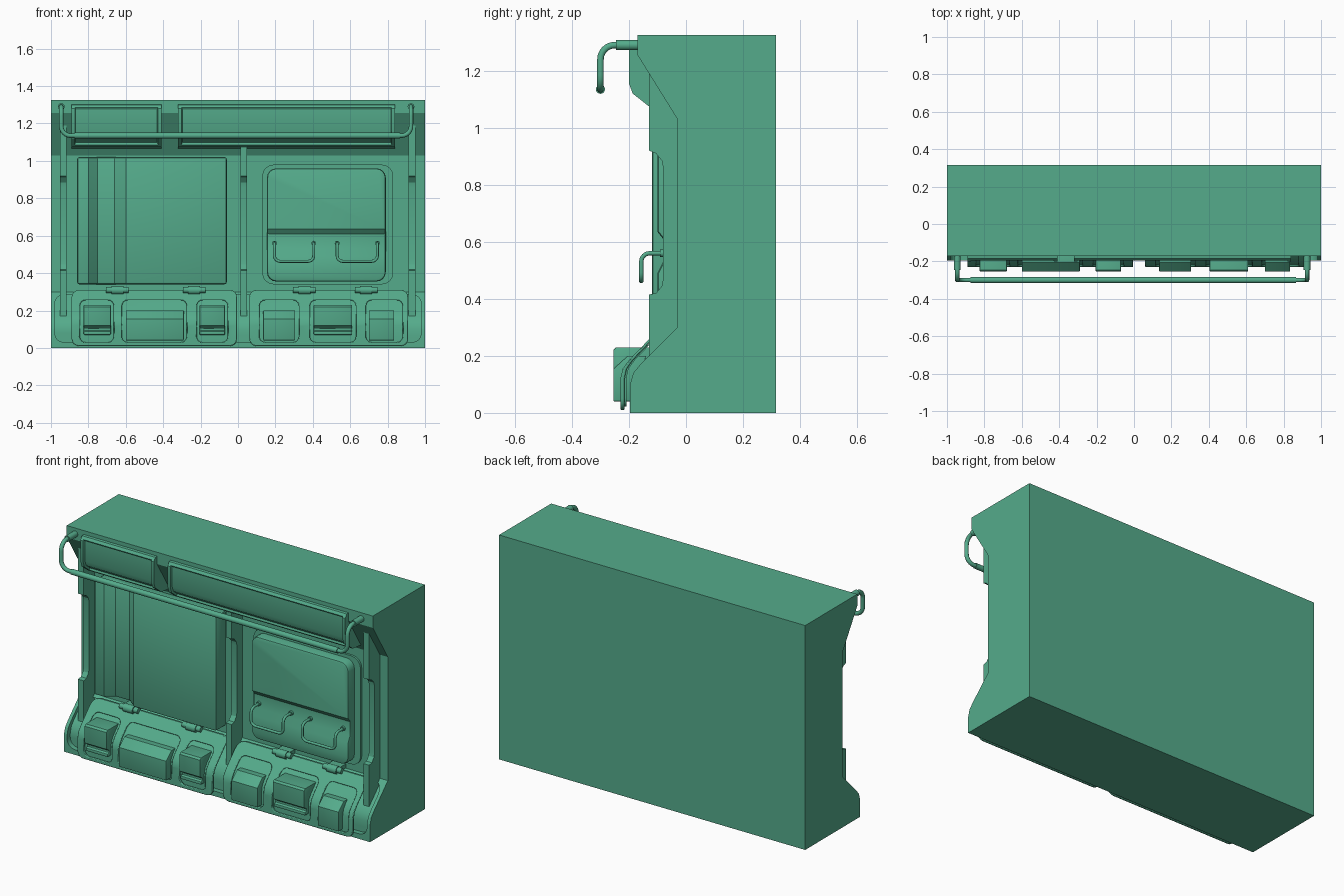
import bpy, bmesh, math
from mathutils import Vector

if "Cube" in bpy.data.objects:
    bpy.data.objects.remove(bpy.data.objects["Cube"])

AXES = {'X': lambda a, b, t: (t, a, b),
        'Y': lambda a, b, t: (a, t, b),
        'Z': lambda a, b, t: (a, b, t)}


def solid(pts, lo, hi, axis):
    """Closed prism from a 2D outline."""
    bm = bmesh.new()
    place = AXES[axis]
    a = [bm.verts.new(place(p[0], p[1], lo)) for p in pts]
    b = [bm.verts.new(place(p[0], p[1], hi)) for p in pts]
    bm.faces.new(a)
    bm.faces.new(b[::-1])
    for i in range(len(pts)):
        j = (i + 1) % len(pts)
        bm.faces.new((a[j], a[i], b[i], b[j]))
    bmesh.ops.recalc_face_normals(bm, faces=bm.faces)
    return bm


def finish(bm, name, bevel=0.0, keep_y=None):
    """Bevel the sharp edges (except those on the back plane) and make the object."""
    bmesh.ops.recalc_face_normals(bm, faces=bm.faces)
    if bevel:
        edges = [e for e in bm.edges if e.calc_face_angle(0) > 0.9 and not (
            keep_y is not None and any(abs(v.co.y - keep_y) < 1e-4 for v in e.verts))]
        bmesh.ops.bevel(bm, geom=edges, offset=bevel, segments=2, profile=0.5,
                        affect='EDGES', clamp_overlap=True)
    me = bpy.data.meshes.new(name)
    bm.to_mesh(me)
    bm.free()
    ob = bpy.data.objects.new(name, me)
    bpy.context.collection.objects.link(ob)
    return ob


def prism(name, pts, lo, hi, axis='X', bevel=0.0):
    return finish(solid(pts, lo, hi, axis), name, bevel)


def drape(name, outline, surf, off, back=0.0, bevel=0.0, thick=None):
    """Front-view outline whose face follows the (z, y) surface line; with thick, a sheet."""
    bm = solid(outline, -1.0, back, 'Y')
    for z, _ in surf:
        bmesh.ops.bisect_plane(bm, geom=bm.verts[:] + bm.edges[:] + bm.faces[:], dist=1e-5,
                               plane_co=(0, 0, z), plane_no=(0, 0, 1))
    for v in bm.verts:
        front = v.co.y < -0.9
        if front or thick:
            z = v.co.z
            y = surf[-1][1] if z > surf[0][0] else surf[0][1]
            for (z0, y0), (z1, y1) in zip(surf, surf[1:]):
                if z0 <= z <= z1:
                    y = y0 + (y1 - y0) * (z - z0) / (z1 - z0)
            v.co.y = y + off + (0 if front else thick)
    return finish(bm, name, bevel, back)


def carve(target, outlines, surf, off):
    """Cut recesses, whose floors follow the surface line, out of the target."""
    bm = bmesh.new()
    for o in outlines:
        part = drape("cutter_part", o, surf, off, -0.4)
        bm.from_mesh(part.data)
        bpy.data.objects.remove(part)
    cutter = finish(bm, target.name + "_cutter")
    cutter.hide_render = True
    mod = target.modifiers.new("recess", 'BOOLEAN')
    mod.operation = 'DIFFERENCE'
    mod.solver = 'EXACT'
    mod.object = cutter
    bpy.context.view_layer.update()
    bpy.context.view_layer.objects.active = target
    bpy.ops.object.modifier_apply(modifier=mod.name)
    bpy.data.objects.remove(cutter)


def rrect(x0, x1, z0, z1, r, n=4):
    pts = []
    for k, (cx, cz) in enumerate(((x1 - r, z1 - r), (x0 + r, z1 - r),
                                  (x0 + r, z0 + r), (x1 - r, z0 + r))):
        for i in range(n + 1):
            a = math.pi / 2 * (k + i / n)
            pts.append((cx + r * math.cos(a), cz + r * math.sin(a)))
    return pts


def tube(name, corners, fillet, radius):
    """Round bar along a path with filleted corners."""
    c = [Vector(p) for p in corners]
    path = [c[0]]
    for a, b, d in zip(c, c[1:], c[2:]):
        p, q = b + (a - b).normalized() * fillet, b + (d - b).normalized() * fillet
        for i in range(7):
            t = math.pi / 2 * i / 6
            path.append(p + (b - p) * math.sin(t) + (q - b) * (1 - math.cos(t)))
    path.append(c[-1])
    cu = bpy.data.curves.new(name, 'CURVE')
    cu.dimensions = '3D'
    cu.bevel_depth = radius
    cu.bevel_resolution = 3
    cu.use_fill_caps = True
    sp = cu.splines.new('POLY')
    sp.points.add(len(path) - 1)
    for pt, v in zip(sp.points, path):
        pt.co = (*v, 1)
    bpy.context.collection.objects.link(bpy.data.objects.new(name, cu))


def cylinder(name, a, b, r):
    a, b = Vector(a), Vector(b)
    bpy.ops.mesh.primitive_cylinder_add(vertices=16, radius=r, depth=(b - a).length,
                                        location=(a + b) / 2)
    ob = bpy.context.object
    ob.rotation_euler = (b - a).to_track_quat('Z', 'Y').to_euler()
    ob.name = name


# Main wall body, with a shallow recess in the sloped foot
foot = [(0, -0.196), (0.10, -0.196), (0.14, -0.185), (0.17, -0.16), (0.30, -0.03)]
body = prism("wall_body", [(0.316, 0), (0.316, 1.325), (-0.17, 1.325), (-0.17, 1.255), (-0.03, 1.03)]
             + [(y, z) for z, y in reversed(foot)], -1, 1)
carve(body, [rrect(-0.98, 0.98, 0.03, 0.285, 0.05)], foot, 0.03)

# Notched vertical ribs
rib = [(-0.13, 1.19), (-0.13, 0.92), (-0.105, 0.91), (-0.085, 0.885), (-0.08, 0.86),
       (-0.08, 0.47), (-0.085, 0.445), (-0.105, 0.42), (-0.13, 0.415), (-0.13, 0.165),
       (-0.10, 0.165), (-0.01, 0.28), (-0.01, 1.03)]
for name, x in (("left", -0.935), ("centre", 0.031), ("right", 0.93)):
    prism(name + "_rib", rib, x - 0.018, x + 0.018)

# Upper housings with inset fronts
upper = [(-0.04, 1.065), (-0.13, 1.075), (-0.187, 1.12), (-0.2, 1.155), (-0.2, 1.28),
         (-0.185, 1.30), (-0.15, 1.305)]
for name, x0, x1 in (("left", -0.89, -0.41), ("right", -0.32, 0.84)):
    bm = solid(upper, x0, x1, 'X')
    front = [f for f in bm.faces if f.normal.y < -0.5 and abs(f.normal.x) < 0.1]
    bmesh.ops.inset_region(bm, faces=front, thickness=0.018, depth=0, use_boundary=True,
                           use_even_offset=True)
    bmesh.ops.inset_region(bm, faces=front, thickness=0.004, depth=-0.012, use_boundary=True,
                           use_even_offset=True)
    finish(bm, name + "_upper_housing")

# Left wall panel with vertical channel
prism("left_panel", [(-0.86, -0.02), (-0.86, -0.11), (-0.80, -0.11), (-0.75, -0.07), (-0.66, -0.07),
                     (-0.60, -0.12), (-0.06, -0.12), (-0.06, -0.02)], 0.34, 1.02, 'Z', 0.012)

# Right wall panel with handle channel
flat = [(0.2, 0.0), (1.2, 0.0)]
drape("right_panel_rim", rrect(0.13, 0.83, 0.34, 0.98, 0.06), flat, -0.042, -0.02)
drape("right_panel", rrect(0.155, 0.79, 0.355, 0.96, 0.05),
      [(0.30, -0.10), (0.49, -0.10), (0.53, -0.08), (0.61, -0.08), (0.635, -0.10), (1.0, -0.10)],
      0, -0.02, 0.012)
for i, (x0, x1) in enumerate(((0.195, 0.405), (0.53, 0.745))):
    tube(f"panel_handle_{i + 1}", [(x0, -0.07, 0.56), (x0, -0.157, 0.56), (x0, -0.157, 0.463),
                                   (x1, -0.157, 0.463), (x1, -0.157, 0.56), (x1, -0.07, 0.56)],
         0.03, 0.008)
    for x in (x0, x1):
        cylinder("handle_collar", (x, -0.07, 0.56), (x, -0.092, 0.56), 0.013)

# Thin hoods standing off the foot, with pans and latch boxes in their openings
slope = [(0.0, -0.23), (0.12, -0.23), (0.155, -0.222), (0.185, -0.20), (0.31, -0.08)]
tall = [(-0.10, 0.23), (-0.245, 0.23), (-0.255, 0.22), (-0.255, 0.12), (-0.23, 0.105),
        (-0.23, 0.092), (-0.245, 0.088), (-0.245, 0.07), (-0.18, 0.07)]
low = [(-0.14, 0.20), (-0.205, 0.20), (-0.255, 0.155), (-0.255, 0.04), (-0.18, 0.04)]
hoods = {"left": (-0.89, -0.005, [(-0.845, -0.665, -0.825, -0.68, tall),
                                  (-0.62, -0.275, -0.60, -0.29, low),
                                  (-0.22, -0.055, -0.205, -0.07, tall)]),
         "right": (0.06, 0.91, [(0.115, 0.325, 0.135, 0.305, low),
                                (0.385, 0.63, 0.405, 0.61, tall),
                                (0.685, 0.88, 0.70, 0.835, low)])}
for side, (h0, h1, boxes) in hoods.items():
    hood = drape(side + "_hood", rrect(h0, h1, 0.01, 0.31, 0.04), slope, 0, thick=0.014)
    carve(hood, [rrect(b[0], b[1], 0.03, 0.255, 0.03) for b in boxes], slope, 0.1)
    soft = hood.modifiers.new("soft_edges", 'BEVEL')
    soft.width = 0.004
    soft.segments = 2
    soft.angle_limit = math.radians(50)
    for i, (f0, f1, x0, x1, prof) in enumerate(boxes):
        drape(f"{side}_pan_{i + 1}", rrect(f0 - 0.008, f1 + 0.008, 0.022, 0.263, 0.03), slope,
              0.0145, thick=0.006)
        prism(f"{side}_latch_box_{i + 1}", prof, x0, x1, 'X', 0.004)

# Hood hinges
for i, x in enumerate((-0.645, -0.235, 0.355, 0.685)):
    cylinder(f"hinge_pin_{i + 1}", (x - 0.06, -0.09, 0.31), (x + 0.06, -0.09, 0.31), 0.016)
    cylinder(f"hinge_barrel_{i + 1}", (x - 0.032, -0.09, 0.308), (x + 0.032, -0.09, 0.308), 0.023)
    prism(f"hinge_leaf_{i + 1}", [(-0.02, 0.30), (-0.09, 0.30), (-0.09, 0.325), (-0.02, 0.325)],
          x - 0.04, x + 0.04)

# Front rail with thicker sleeves
xl, xr, yr, zr, zt = -0.945, 0.925, -0.30, 1.135, 1.29
tube("front_rail", [(xl, -0.15, zt), (xl, yr, zt), (xl, yr, zr), (xr, yr, zr),
                    (xr, yr, zt), (xr, -0.15, zt)], 0.05, 0.012)
cylinder("rail_sleeve", (-0.875, yr, zr), (0.865, yr, zr), 0.016)
for name, x in (("left", xl), ("right", xr)):
    cylinder(name + "_rail_socket", (x, -0.15, zt), (x, -0.245, zt), 0.018)

# Green paint; smooth rounded parts, keep hard edges
paint = bpy.data.materials.new("green_paint")
paint.diffuse_color = (0.09, 0.41, 0.26, 1)
paint.use_nodes = True
paint.node_tree.nodes["Principled BSDF"].inputs["Base Color"].default_value = paint.diffuse_color
bpy.ops.object.select_all(action='DESELECT')
for ob in bpy.data.objects:
    ob.data.materials.clear()
    ob.data.materials.append(paint)
    if ob.type == 'MESH':
        ob.select_set(True)
        bpy.context.view_layer.objects.active = ob
bpy.ops.object.shade_smooth_by_angle(angle=math.radians(25))
